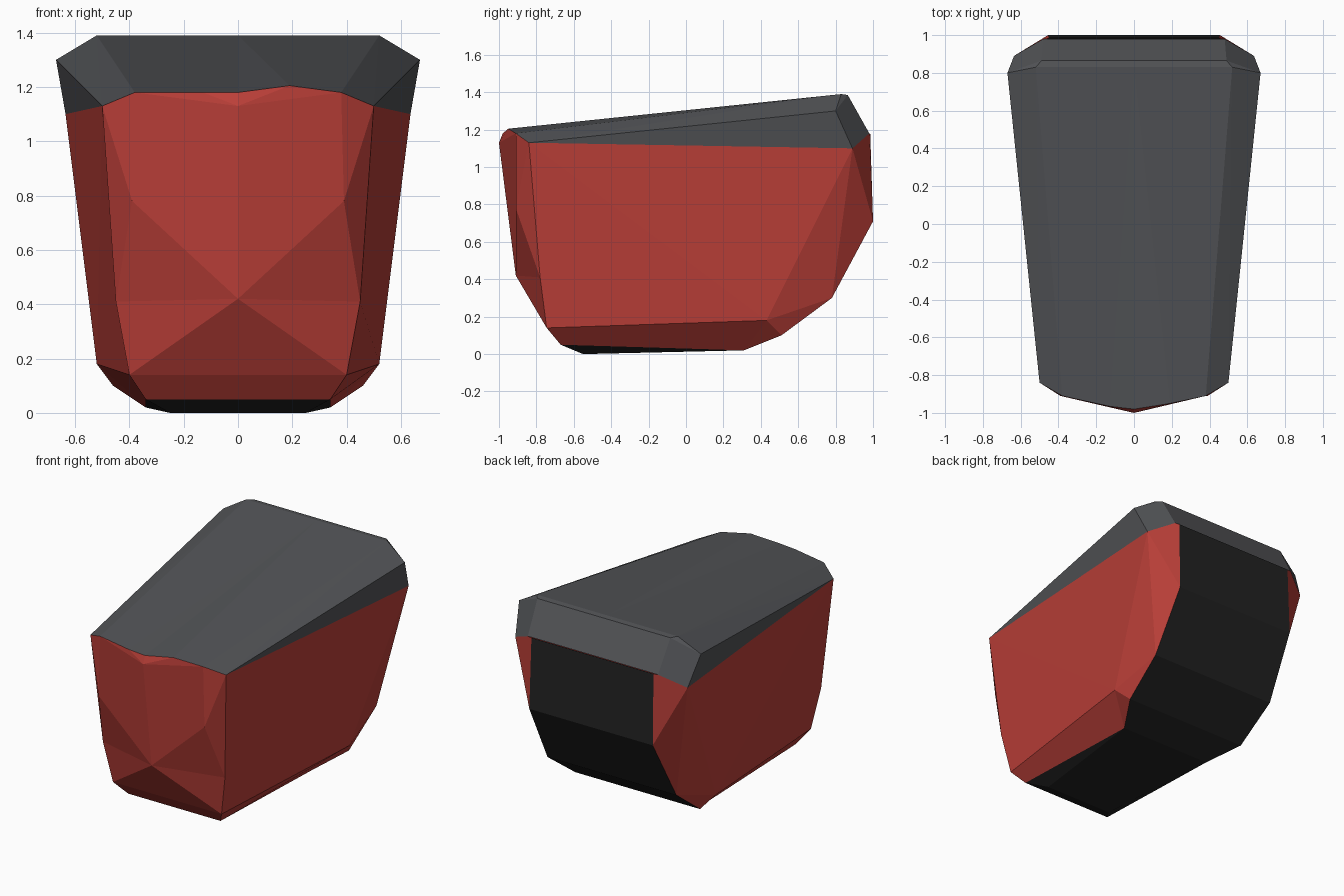
import bpy
from mathutils import Vector

if "Cube" in bpy.data.objects:
    bpy.data.objects.remove(bpy.data.objects["Cube"])

# Corner points of the right half (x, y, z)
P = {
    "brow": (0.50, -0.84, 1.13), "wing": (0.67, 0.80, 1.30),
    "crest": (0.52, 0.83, 1.39), "crest_back": (0.49, 0.865, 1.385),
    "rear_lid": (0.48, 0.98, 1.18), "rear_corner": (0.635, 0.89, 1.10),
    "nose": (0, -1.00, 1.13), "lip": (0, -0.98, 1.18), "lip_side": (0.19, -0.95, 1.205),
    "front_top": (0.38, -0.91, 1.18), "front_notch": (0.39, -0.91, 0.78),
    "front_low": (0.45, -0.78, 0.41), "keel": (0, -0.91, 0.42),
    "chin": (0.40, -0.745, 0.14), "toe": (0.34, -0.67, 0.05),
    "side_low": (0.52, 0.43, 0.18), "base_front": (0.25, -0.55, 0.0),
    "base_back": (0.34, 0.31, 0.02),
    "back_top": (0.45, 0.985, 1.18), "back_mid": (0.455, 1.00, 0.71),
    "back_low": (0.475, 0.78, 0.30), "heel": (0.46, 0.51, 0.10),
}
# The front lip is lower on the left
LEFT = {"lip_side": (0.13, -0.965, 1.18)}


def point(name, side):
    """A leading 0 puts the named point on the centre line."""
    if name[0] == "0":
        x, y, z = P[name[1:]]
        return Vector((0, y, z))
    x, y, z = LEFT.get(name, P[name]) if side < 0 else P[name]
    return Vector((x * side, y, z))


def panel(name, faces, color):
    """Build both halves of a panel with outward-facing flat facets."""
    verts, index, polys = [], {}, []
    for side in (1, -1):
        for f in faces:
            pts = [point(n, side) for n in f.split()]
            normal = Vector()
            for a, b in zip(pts, pts[1:] + pts[:1]):
                normal += a.cross(b)
            mid = sum(pts, Vector()) / len(pts)
            if normal.dot(mid - Vector((0, 0, 0.7))) < 0:
                pts.reverse()
            poly = []
            for p in pts:
                key = tuple(round(c, 4) + 0.0 for c in p)
                if key not in index:
                    index[key] = len(verts)
                    verts.append(key)
                poly.append(index[key])
            polys.append(poly)
    mesh = bpy.data.meshes.new(name)
    mesh.from_pydata(verts, [], polys)
    mesh.update()
    mat = bpy.data.materials.new(name + "_color")
    mat.diffuse_color = (*color, 1)
    mat.use_nodes = True
    mat.node_tree.nodes["Principled BSDF"].inputs["Base Color"].default_value = mat.diffuse_color
    mesh.materials.append(mat)
    obj = bpy.data.objects.new(name, mesh)
    bpy.context.collection.objects.link(obj)


# Grey sloping lid with its rear lip
panel("lid", [
    "lip lip_side 0crest", "lip_side front_top crest 0crest",
    "front_top brow crest", "brow wing crest",
    "brow rear_corner wing",
    "0crest crest crest_back 0crest_back",
    "0crest_back crest_back rear_lid 0rear_lid",
    "crest wing crest_back", "crest_back wing rear_corner rear_lid",
], (0.085, 0.088, 0.095))

# Red front and sides
panel("shell", [
    "lip lip_side nose", "nose lip_side front_top",
    "nose front_top front_notch keel", "keel front_notch front_low",
    "keel front_low chin", "keel chin 0chin", "0chin chin toe 0toe",
    "front_top brow front_notch", "brow front_low front_notch",
    "brow rear_corner side_low", "brow side_low chin front_low",
    "chin side_low base_back toe", "side_low heel base_back",
    "rear_corner rear_lid back_top back_mid",
    "rear_corner back_mid back_low", "rear_corner back_low side_low",
    "side_low back_low heel",
], (0.50, 0.05, 0.04))

# Black back and underside
panel("back_and_base", [
    "0back_top back_top back_mid 0back_mid",
    "0back_mid back_mid back_low 0back_low",
    "0back_low back_low heel 0heel",
    "0heel heel base_back 0base_back",
    "0base_back base_back base_front 0base_front",
    "base_back toe base_front", "0base_front base_front toe 0toe",
], (0.016, 0.016, 0.016))
